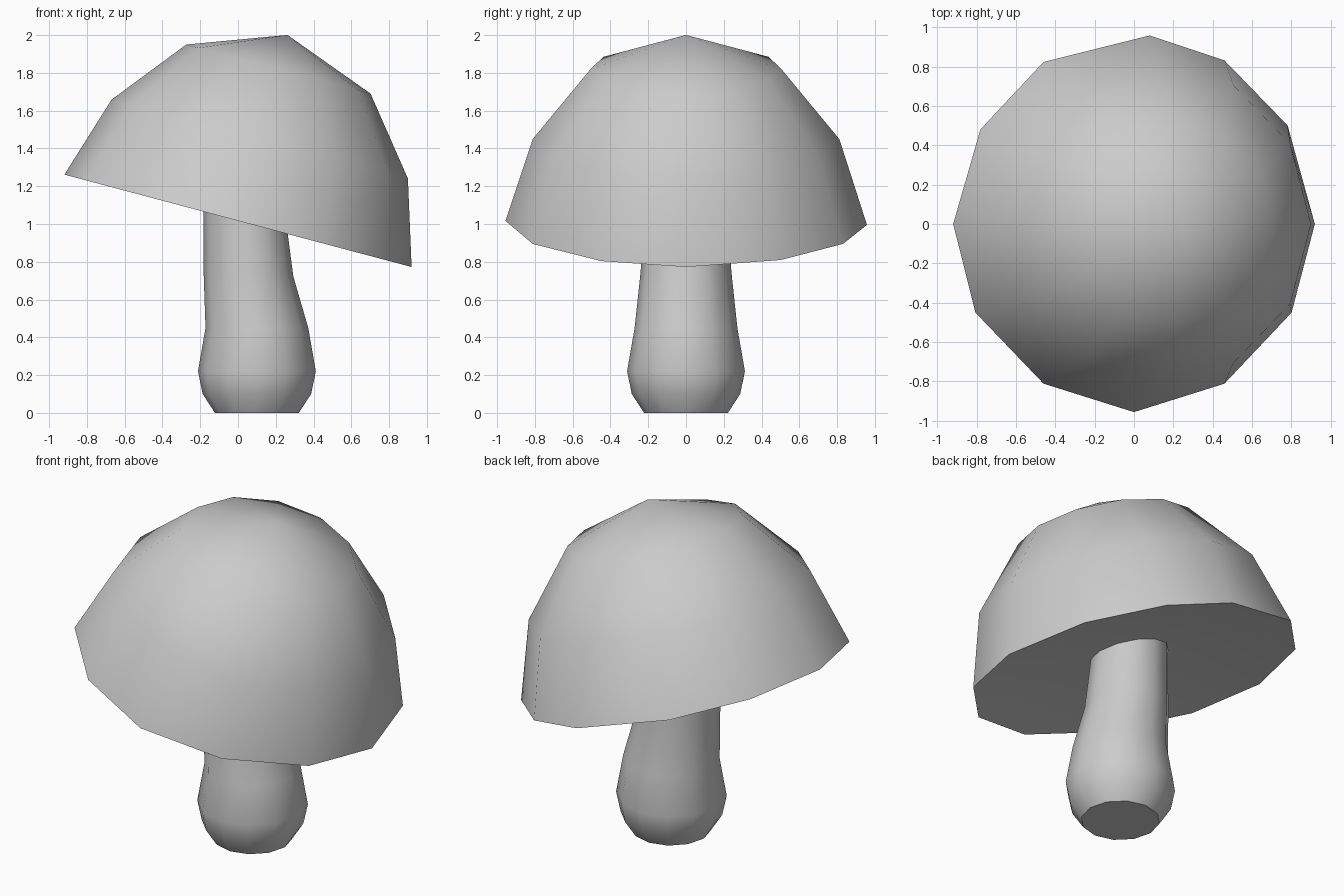
import bpy, bmesh
from math import sin, cos, pi, radians
from mathutils import Vector, Matrix

if "Cube" in bpy.data.objects:
    bpy.data.objects.remove(bpy.data.objects["Cube"])

SIDES = 12
TILT = radians(14.9)


def lathe(name, rings, low_tip=None, high_tip=None, nudges={}):
    """Skin 12-sided rings (x, z, radius, tilt); ends close to a tip or a flat face."""
    bm = bmesh.new()
    loops = []
    for x, z, r, tilt in rings:
        m = Matrix.Translation((x, 0, z)) @ Matrix.Rotation(tilt, 4, 'Y')
        loops.append([bm.verts.new(m @ Vector((r * cos(2 * pi * i / SIDES),
                                               r * sin(2 * pi * i / SIDES), 0)))
                      for i in range(SIDES)])
    for a, b in zip(loops, loops[1:]):
        for i in range(SIDES):
            j = (i + 1) % SIDES
            bm.faces.new((a[i], a[j], b[j], b[i]))
    for loop, tip in ((loops[0], low_tip), (loops[-1], high_tip)):
        if tip:
            v = bm.verts.new(tip)
            for i in range(SIDES):
                bm.faces.new((loop[i], loop[(i + 1) % SIDES], v))
        else:
            bm.faces.new(loop)
    # Small hand-made irregularities, kept in the plane of the first ring
    for i, (dx, dy) in nudges.items():
        loops[0][i].co += Vector((dx, dy, -dx * sin(TILT) / cos(TILT)))
    bmesh.ops.recalc_face_normals(bm, faces=bm.faces)
    me = bpy.data.meshes.new(name)
    bm.to_mesh(me)
    bm.free()
    ob = bpy.data.objects.new(name, me)
    bpy.context.collection.objects.link(ob)
    bpy.ops.object.select_all(action='DESELECT')
    ob.select_set(True)
    bpy.context.view_layer.objects.active = ob
    bpy.ops.object.shade_smooth_by_angle(angle=radians(48))
    return ob


def on_axis(h):
    """Point (x, z) at height h along the cap's leaning axis."""
    return h * sin(TILT), 1.017 + h * cos(TILT)


def axis_point(h):
    x, z = on_axis(h)
    return x, 0, z


# Tilted cap with a shallow hollow underside
cap_profile = [(0.951, 0), (0.812, 0.447), (0.505, 0.831)]
lathe("mushroom_cap", [(*on_axis(h), r, TILT) for r, h in cap_profile],
      low_tip=axis_point(0.12), high_tip=axis_point(1.018),
      nudges={1: (-0.015, 0.025), 2: (0, 0.008), 3: (0.08, 0.007), 5: (0.015, 0.005),
              7: (-0.01, 0.025), 8: (0, 0.012), 9: (0, -0.005), 10: (0, 0.012),
              11: (0.005, 0.025)})

# Bulbous stem bending into the hollow of the cap
lathe("mushroom_stem", [
    (0.10, 0.00, 0.222, 0),
    (0.10, 0.10, 0.287, 0),
    (0.10, 0.22, 0.312, 0),
    (0.10, 0.45, 0.272, 0),
    (0.055, 0.75, 0.24, radians(7)),
    (0.033, 1.11, 0.224, TILT),
])
